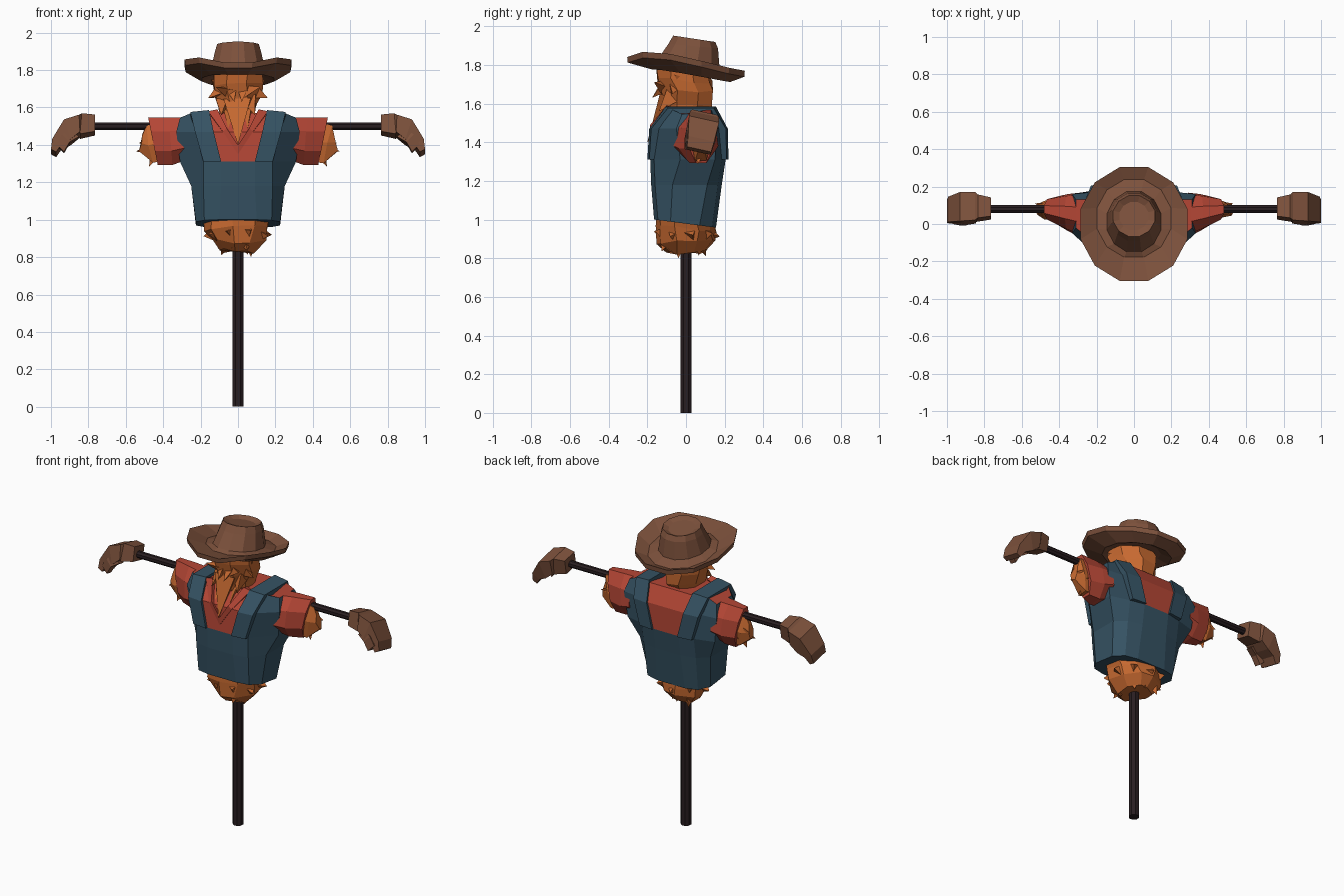
import bpy, bmesh, math, random
from mathutils import Vector as V

if "Cube" in bpy.data.objects:
    bpy.data.objects.remove(bpy.data.objects["Cube"])

random.seed(7)


def material(name, rgb):
    m = bpy.data.materials.new(name)
    m.diffuse_color = (*rgb, 1)
    m.use_nodes = True
    m.node_tree.nodes["Principled BSDF"].inputs["Base Color"].default_value = m.diffuse_color
    return m


BROWN = material("brown_leather", (0.205, 0.083, 0.045))
BLUE = material("denim_blue", (0.036, 0.085, 0.125))
RED = material("shirt_red", (0.46, 0.062, 0.036))
STRAW = material("straw_orange", (0.57, 0.142, 0.03))
WOOD = material("dark_wood", (0.022, 0.013, 0.015))


def finish(bm, name, *mats):
    bmesh.ops.recalc_face_normals(bm, faces=bm.faces)
    me = bpy.data.meshes.new(name)
    bm.to_mesh(me)
    bm.free()
    ob = bpy.data.objects.new(name, me)
    for m in mats:
        me.materials.append(m)
    bpy.context.collection.objects.link(ob)


def loft(bm, sections):
    """Skin rings of equal point count and cap both ends."""
    rows = [[bm.verts.new(p) for p in s] for s in sections]
    n = len(rows[0])
    for a, b in zip(rows, rows[1:]):
        for i in range(n):
            j = (i + 1) % n
            bm.faces.new((a[i], a[j], b[j], b[i]))
    bm.faces.new(rows[0])
    bm.faces.new(rows[-1])


def noise(j):
    return V([random.uniform(-j, j) for _ in range(3)])


def oval(n, rx, y0, y1, z0, z1, curl=0, jit=0):
    """Ring around z: y0/z0 at the front, y1/z1 at the back, sides curled up."""
    pts = []
    for i in range(n):
        t = 2 * math.pi * (i + 0.5) / n
        c, s = math.cos(t), math.sin(t)
        k = (1 + s) / 2
        pts.append(V((rx * c, y0 + (y1 - y0) * k,
                      z0 + (z1 - z0) * k + curl * abs(c) * (1 - s))) + noise(jit))
    return pts


def tuft(bm, base, tip, w):
    """Three-sided straw spike."""
    base, tip = V(base), V(tip)
    d = (tip - base).normalized()
    u = d.orthogonal().normalized()
    v = d.cross(u)
    a0 = random.uniform(0, 6.28)
    ring = [bm.verts.new(base + w * (u * math.cos(a0 + k * 2.094) + v * math.sin(a0 + k * 2.094)))
            for k in range(3)]
    t = bm.verts.new(tip)
    bm.faces.new(ring)
    for k in range(3):
        bm.faces.new((ring[k], ring[(k + 1) % 3], t))


def rod(name, r, a, b, n=8):
    a, b = V(a), V(b)
    d = (b - a).normalized()
    u = d.orthogonal().normalized()
    v = d.cross(u)
    bm = bmesh.new()
    loft(bm, [[p + r * (u * math.cos(6.2832 * (i + .5) / n) + v * math.sin(6.2832 * (i + .5) / n))
               for i in range(n)] for p in (a, b)])
    finish(bm, name, WOOD)


# wooden post and crossbar
rod("post", 0.032, (0, 0, 0), (0, 0, 1.2))
rod("crossbar", 0.022, (-0.8, 0.08, 1.5), (0.8, 0.08, 1.5))

# torso: blue overalls with red shirt showing between the straps
bm = bmesh.new()
secs = []
for z, f, b, xa, xb, xc, cf, cb, d in (
        (1.0, -.165, .155, .10, .18, .225, -.08, .07, .02),
        (1.18, -.18, .185, .09, .185, .25, -.07, .11, .02),
        (1.31, -.185, .205, .09, .185, .31, -.03, .15, .02),
        (1.47, -.175, .205, .13, .23, .33, -.05, .16, .035),
        (1.57, -.095, .15, .155, .25, .31, -.02, .13, .02)):
    half = [(xa, f, 0), (xb, f + d, 0), (xc, cf, .025), (xc, cb, .025), (xb, b - d, 0), (xa, b, 0)]
    ring = half + [(-x, y, e) for x, y, e in reversed(half)]
    secs.append([V((x, y, z - (.13 * (y + .165) if z == 1.0 else e if z > 1.5 else 0)))
                 for x, y, e in ring])
loft(bm, secs)
for fc in bm.faces:
    c = fc.calc_center_median()
    fc.material_index = int(abs(c.x) < .05 and c.z > 1.31)
finish(bm, "overalls_body", BLUE, RED)

# raised straps over each shoulder, sunk slightly into the body
bm = bmesh.new()
path = [(-.186, 1.31, .09, .185), (-.176, 1.47, .13, .23), (-.09, 1.572, .155, .255),
        (.14, 1.572, .155, .255), (.202, 1.47, .13, .23), (.206, 1.31, .09, .185)]
for s in (1, -1):
    loft(bm, [[V((s * x, y + o * (1 if y > 0 else -1), z + (o if z > 1.5 else 0)))
               for x, o in ((i, -.03), (u, -.05), (u, .004), (i, .014))] for y, z, i, u in path])
finish(bm, "straps", BLUE)

# shirt collar forming a V at the neck
bm = bmesh.new()
for s in (1, -1):
    loft(bm, [[V((s * x, y, z)) for x, y, z in r] for r in (
        [(.16, -.10, 1.58), (.11, -.10, 1.59), (.11, -.06, 1.58), (.16, -.06, 1.56)],
        [(.08, -.18, 1.47), (.06, -.185, 1.49), (.06, -.15, 1.49), (.08, -.15, 1.47)],
        [(0, -.187, 1.35), (0, -.19, 1.40), (0, -.16, 1.40), (0, -.16, 1.35)])])
finish(bm, "collar", RED)


def arm_ring(s, cx, cy, cz, ry, rz, lean, n=6, jit=0):
    """Ring around the arm, leaning outwards at the top."""
    out = []
    for i in range(n):
        t = 2 * math.pi * (i + .5) / n + math.pi / 6 * (n == 6)
        c, k = math.cos(t), math.sin(t)
        out.append(V((s * (cx + lean * k), cy + ry * c * (1 - .15 * k), cz + rz * k)) + noise(jit))
    return out


# tapered sleeves and the straw poking out of them
sleeve, stuff = bmesh.new(), bmesh.new()
for s in (1, -1):
    loft(sleeve, [arm_ring(s, .29, .05, 1.43, .12, .125, .0, 8),
                  arm_ring(s, .36, .062, 1.42, .1, .138, .01, 8),
                  arm_ring(s, .455, .078, 1.42, .062, .138, .028, 8)])
    loft(stuff, [arm_ring(s, .42, .075, 1.415, .05, .12, .02),
                 arm_ring(s, .48, .08, 1.405, .05, .115, .02, jit=.008),
                 arm_ring(s, .52, .08, 1.41, .03, .05, -.012, jit=.006)])
    tuft(stuff, (s * .44, .08, 1.39), (s * .545, .07, 1.365), .05)
    tuft(stuff, (s * .44, .08, 1.37), (s * .475, .06, 1.285), .045)
    tuft(stuff, (s * .44, .09, 1.42), (s * .53, .11, 1.41), .05)
finish(sleeve, "sleeves", RED)
finish(stuff, "sleeve_straw", STRAW)

# drooping gloves with a thumb, rolled a little about the arm
bm = bmesh.new()


def roll(s, x, y, z):
    return V((s * x, y + .2 * (z - 1.49), z - .22 * (y - .085)))


for s in (1, -1):
    hand = [(.765, 1.55, .765, 1.46, .03, .13), (.835, 1.555, .845, 1.445, .02, .145),
            (.85, 1.545, .845, 1.455, .01, .16), (.93, 1.52, .895, 1.415, .01, .165),
            (.993, 1.42, .945, 1.39, .025, .16), (1.0, 1.365, .972, 1.35, .03, .155)]
    loft(bm, [[roll(s, x, y, z) for x, z, y in
               ((xt, zt, y0), (xt, zt, y1), (xb, zb, y1), (xb, zb, y0))]
              for xt, zt, xb, zb, y0, y1 in hand])
    loft(bm, [[roll(s, x + i, y + j, z + i) for i, j in
               ((-.02, 0), (.02, 0), (.02, .045), (-.02, .045))]
              for x, y, z in ((.87, .02, 1.45), (.92, .01, 1.42), (.95, .02, 1.37))])
finish(bm, "gloves", BROWN)

# straw head with jagged face, brows and beard
bm = bmesh.new()
loft(bm, [oval(8, .09, -.10, .11, 1.5, 1.54, 0, .006),
          oval(8, .10, -.14, .135, 1.58, 1.59, 0, .01),
          oval(8, .13, -.135, .14, 1.66, 1.66, 0, .01),
          oval(8, .14, -.165, .14, 1.73, 1.71, 0, .01),
          oval(8, .14, -.165, .12, 1.80, 1.76)])
tuft(bm, (0, -.09, 1.63), (0, -.2, 1.40), .085)
for s in (1, -1):
    for base, tip, w in (((.08, -.06, 1.69), (.16, -.07, 1.65), .05),
                         ((.03, -.10, 1.68), (.12, -.165, 1.71), .045),
                         ((.07, -.07, 1.64), (.09, -.14, 1.56), .05),
                         ((.08, .0, 1.7), (.145, -.06, 1.75), .05),
                         ((.03, -.08, 1.72), (.02, -.175, 1.63), .05),
                         ((.05, -.07, 1.58), (.05, -.165, 1.48), .045)):
        tuft(bm, (s * base[0], *base[1:]), (s * tip[0], *tip[1:]), w)
finish(bm, "straw_head", STRAW)

# straw bursting from the waist
bm = bmesh.new()
loft(bm, [oval(9, .185, -.155, .145, 1.03, 1.0),
          oval(9, .17, -.16, .16, .96, .94, 0, .014),
          oval(9, .15, -.145, .145, .89, .88, 0, .018),
          oval(9, .085, -.10, .10, .83, .83, 0, .016)])
for i in range(9):
    t = 2 * math.pi * (i + .3) / 9
    c, s = math.cos(t), math.sin(t)
    k = random.uniform(.55, 1.0)
    tuft(bm, (.085 * c, .08 * s, .92), (.14 * k * c, .145 * k * s, random.uniform(.80, .85)), .065)
    tuft(bm, (.11 * c, .1 * s, .93), (.185 * c, .175 * s, random.uniform(.88, .95)), .06)
finish(bm, "waist_straw", STRAW)

# hat: underside, curled brim, then dented crown
bm = bmesh.new()
loft(bm, [oval(12, .14, -.14, .17, 1.79, 1.75),
          oval(12, .20, -.185, .235, 1.775, 1.71, .006),
          oval(12, .29, -.312, .312, 1.79, 1.737, .045),
          oval(12, .296, -.315, .315, 1.818, 1.768, .047),
          oval(12, .205, -.185, .245, 1.808, 1.745, .01),
          oval(12, .15, -.155, .18, 1.825, 1.775),
          oval(12, .127, -.095, .17, 1.91, 1.885),
          oval(12, .115, -.07, .155, 1.952, 1.918),
          oval(12, .08, -.035, .12, 1.938, 1.905)])
finish(bm, "hat", BROWN)
